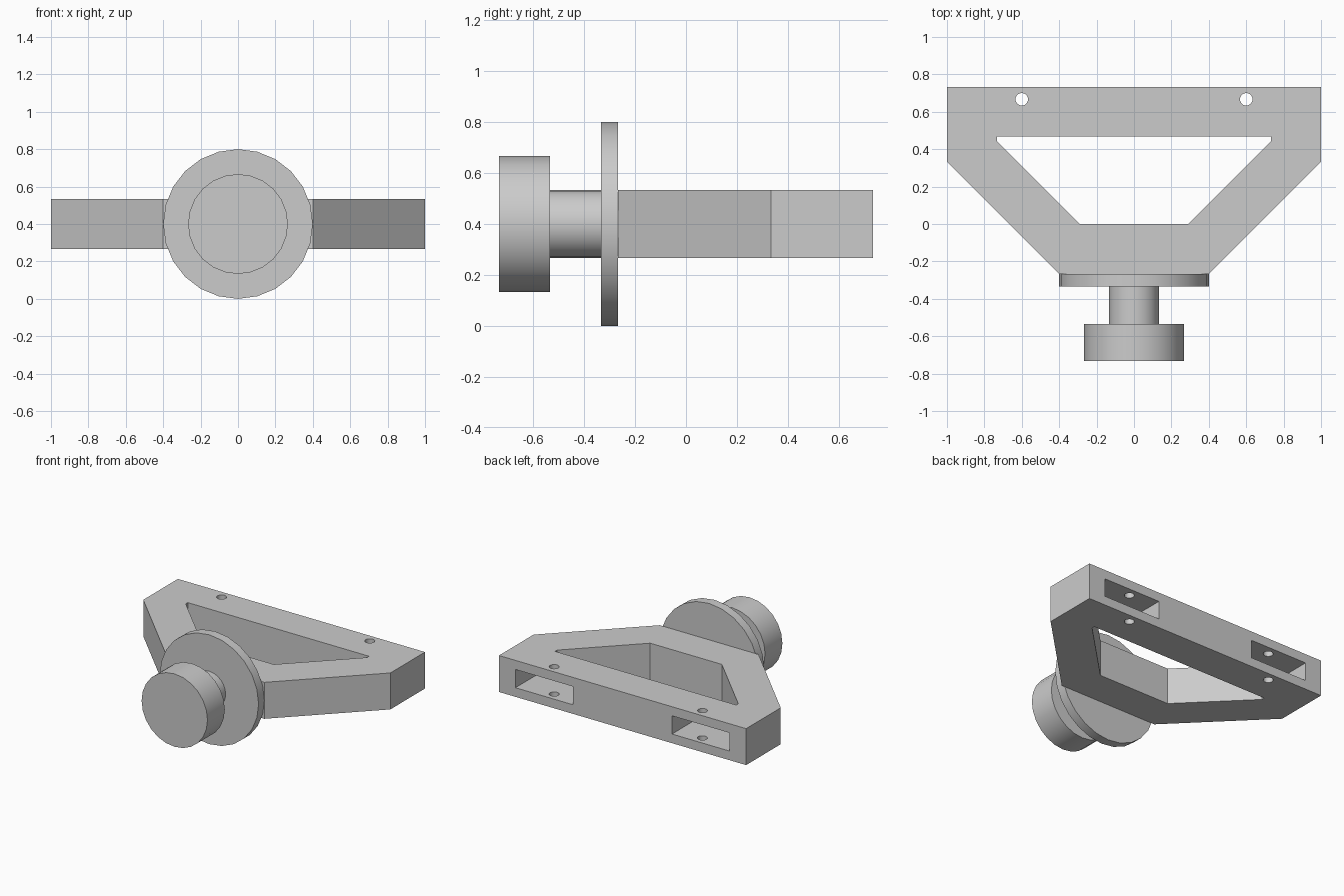
import bpy
import bmesh
import math
from mathutils import Matrix

cube = bpy.data.objects.get("Cube")
if cube:
    bpy.data.objects.remove(cube, do_unlink=True)

U = 1 / 15          # design unit
MID = 6 * U         # height of the centre plane

grey = bpy.data.materials.new("plain_grey")
grey.use_nodes = True
grey.diffuse_color = (0.6, 0.6, 0.6, 1)
grey.node_tree.nodes["Principled BSDF"].inputs["Base Color"].default_value = (0.6, 0.6, 0.6, 1)


def finish(name, bm):
    bmesh.ops.recalc_face_normals(bm, faces=bm.faces)
    mesh = bpy.data.meshes.new(name)
    bm.to_mesh(mesh)
    bm.free()
    mesh.materials.append(grey)
    ob = bpy.data.objects.new(name, mesh)
    bpy.context.collection.objects.link(ob)
    return ob


def prism(name, half, z0, z1):
    """Extrude a half outline, mirrored across x, from z0 to z1."""
    bm = bmesh.new()
    outline = half + [(-x, y) for x, y in reversed(half)]
    face = bm.faces.new([bm.verts.new((x, y, z0)) for x, y in outline])
    top = bmesh.ops.extrude_face_region(bm, geom=[face])["geom"]
    bmesh.ops.translate(bm, vec=(0, 0, z1 - z0),
                        verts=[v for v in top if isinstance(v, bmesh.types.BMVert)])
    return finish(name, bm)


def cylinder(name, radius, length, centre, along_y=True, sides=24):
    bm = bmesh.new()
    turn = Matrix.Rotation(math.pi / 2, 4, 'X') if along_y else Matrix()
    bmesh.ops.create_cone(bm, cap_ends=True, segments=sides, radius1=radius, radius2=radius,
                          depth=length, matrix=Matrix.Translation(centre) @ turn)
    return finish(name, bm)


def box(name, size, centre):
    bm = bmesh.new()
    bmesh.ops.create_cube(bm, size=1, matrix=Matrix.Translation(centre) @ Matrix.Diagonal((*size, 1)))
    return finish(name, bm)


def activate(ob):
    bpy.ops.object.select_all(action='DESELECT')
    ob.select_set(True)
    bpy.context.view_layer.objects.active = ob


def cut(target, cutter):
    cutter.hide_render = True
    mod = target.modifiers.new("cut", 'BOOLEAN')
    mod.operation = 'DIFFERENCE'
    mod.solver = 'EXACT'
    mod.object = cutter
    activate(target)
    bpy.ops.object.modifier_apply(modifier=mod.name)
    bpy.data.objects.remove(cutter, do_unlink=True)


# Tapered frame with its window
frame = prism("frame", [(6 * U, -4 * U), (1, 5 * U), (1, 11 * U)], MID - 2 * U, MID + 2 * U)
cut(frame, prism("window_cutter", [(0.29, 0), (11 * U, 0.443), (11 * U, 7 * U)], 0, 1))

# Rear slots and the pin holes that cross them
for side in (-1, 1):
    cut(frame, box("slot_cutter", (7 * U, 0.48, 2 * U), (side * 9.5 * U, 11 * U, MID)))
    cut(frame, cylinder("pin_cutter", 0.5 * U, 1, (side * 9 * U, 10 * U, MID), False))

# Front flange, neck and knob
parts = [
    frame,
    cylinder("flange", 6 * U, U, (0, -4.5 * U, MID)),
    cylinder("neck", 2 * U, 3 * U, (0, -6.5 * U, MID)),
    cylinder("knob", 4 * U, 3 * U, (0, -9.5 * U, MID)),
]
for part in parts:
    activate(part)
    bpy.ops.object.shade_smooth_by_angle(angle=math.radians(30))
